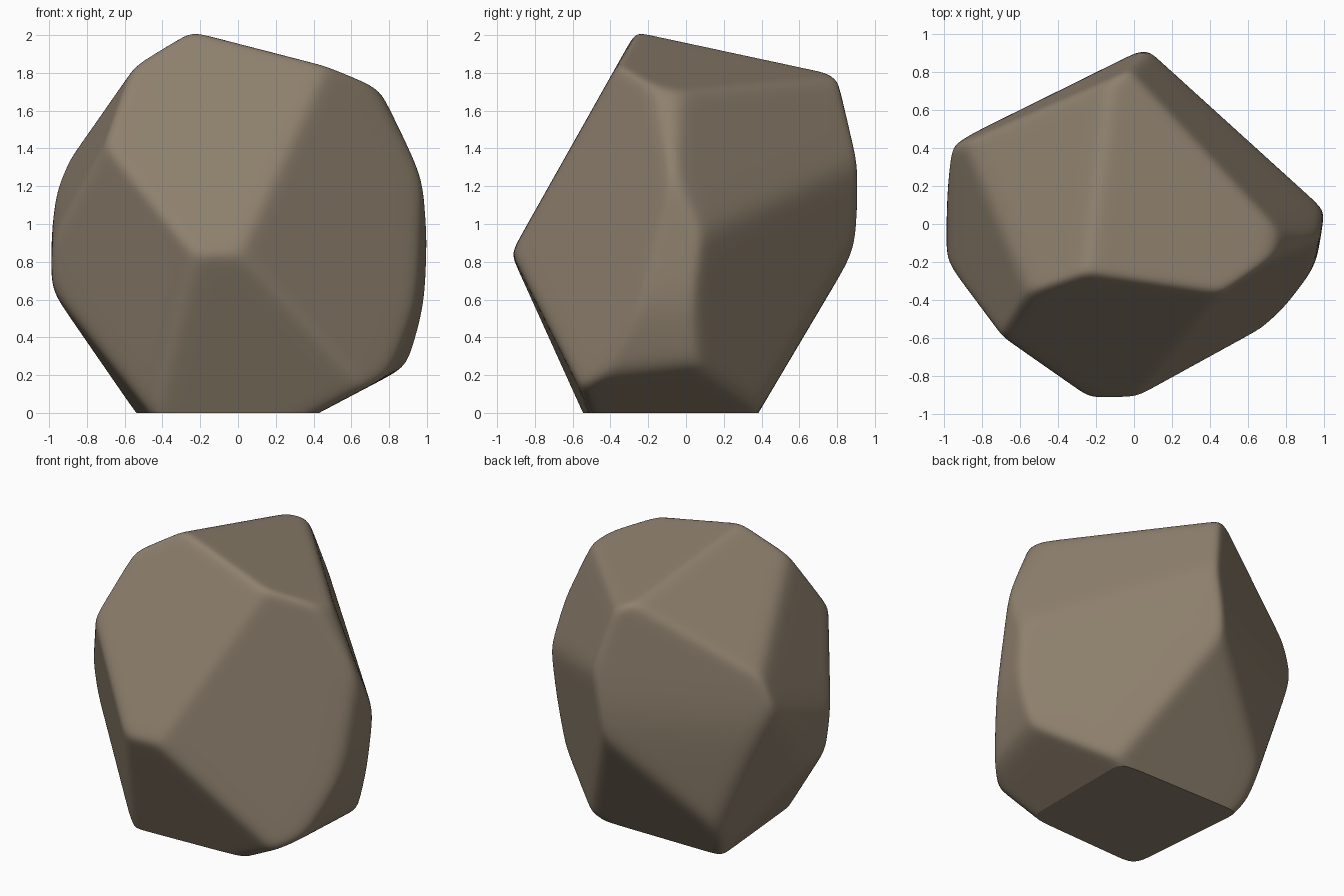
import bpy, bmesh
from mathutils import Vector

if "Cube" in bpy.data.objects:
    bpy.data.objects.remove(bpy.data.objects["Cube"])

CENTRE = Vector((0, 0, 1))
SHARPNESS = 44  # higher gives crisper edges between facets

# Chiselled facets: outward normal and distance from the base origin
FACETS = [
    ((0, -.87, .49), 1.22),         # upper front
    ((.04, -.905, -.42), .48),      # lower front
    ((.60, -.775, .16), .86),       # front left
    ((-.685, -.713, -.15), .695),   # front right
    ((.27, .17, .95), 1.815),       # top, left half
    ((-.56, .24, .79), 1.68),       # top, right half
    ((.706, .63, .325), 1.07),      # upper back left
    ((.64, .76, -.12), .595),       # lower back left
    ((-.44, .89, .10), .915),       # upper back right
    ((-.44, .89, -.09), .72),       # middle back right
    ((-.85, .42, -.30), .655),      # lower back right
    ((0, .86, -.51), .33),          # lower back
    ((.89, -.10, .45), 1.45),       # upper left side
    ((.99, -.15, 0), .985),         # left side
    ((.93, -.15, -.30), .755),      # lower left side
    ((.466, 0, -.885), .20),        # left underside
    ((-.905, -.14, .40), 1.29),     # upper right side
    ((-1, 0, 0), .99),              # right side
    ((-.80, -.07, -.60), .41),      # right underside
]


def soft_radius(direction):
    """Distance to the rounded facets along a direction."""
    total = 0
    for normal, distance in FACETS:
        n = Vector(normal)
        reach = n.dot(direction) / (distance - n.dot(CENTRE))
        if reach > 0:
            total += reach ** SHARPNESS
    return total ** (-1 / SHARPNESS)


# Boulder: sphere pressed onto the facets
bm = bmesh.new()
bmesh.ops.create_icosphere(bm, subdivisions=7, radius=1)
for v in bm.verts:
    d = v.co.normalized()
    v.co = CENTRE + d * min(soft_radius(d), 2)

# Flat base it stands on, with a crisp rim
bmesh.ops.bisect_plane(bm, geom=bm.verts[:] + bm.edges[:] + bm.faces[:],
                       plane_co=(0, 0, 0), plane_no=(0, 0, -1), clear_outer=True)
rim = [e for e in bm.edges if e.is_boundary]
bmesh.ops.holes_fill(bm, edges=rim)
bmesh.ops.recalc_face_normals(bm, faces=bm.faces[:])
for f in bm.faces:
    f.smooth = True
for e in rim:
    e.smooth = False

mesh = bpy.data.meshes.new("boulder")
bm.to_mesh(mesh)
bm.free()
boulder = bpy.data.objects.new("boulder", mesh)
bpy.context.collection.objects.link(boulder)

# Stone colour
stone = bpy.data.materials.new("brown_stone")
stone.use_nodes = True
colour = (.27, .215, .153, 1)
stone.diffuse_color = colour
shader = stone.node_tree.nodes["Principled BSDF"]
shader.inputs["Base Color"].default_value = colour
shader.inputs["Roughness"].default_value = .9
mesh.materials.append(stone)
